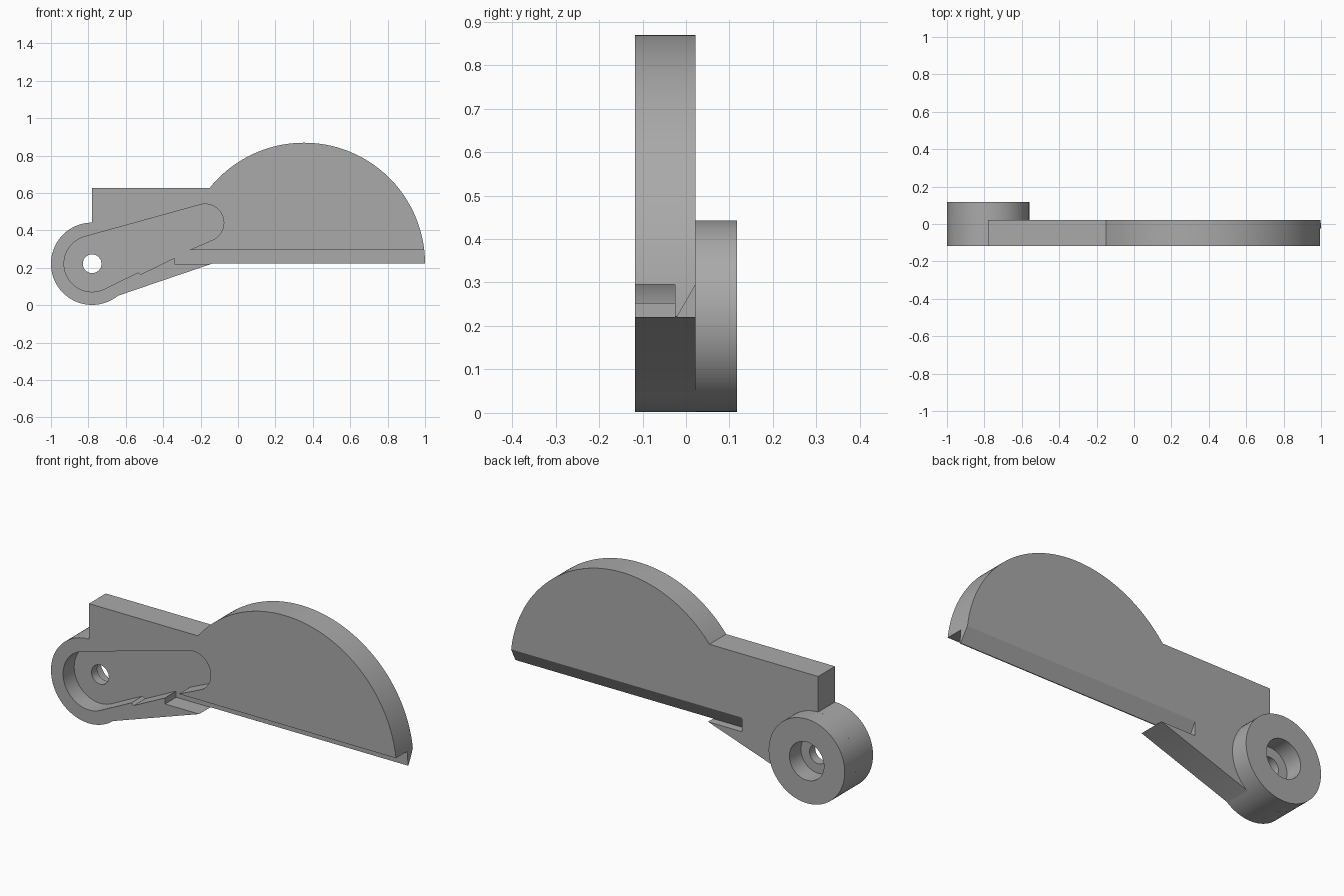
import bpy
import bmesh
from math import cos, sin, radians
from mathutils import Vector

cube = bpy.data.objects.get("Cube")
if cube:
    bpy.data.objects.remove(cube, do_unlink=True)

FRONT, FLOOR, BACK, BOSS_BACK = -0.117, -0.025, 0.022, 0.117
PIVOT = (-0.78, 0.222)
EDGE_Z, STEP_Z = 0.222, 0.295

grey = bpy.data.materials.new("plain grey")
grey.use_nodes = True
grey.diffuse_color = (0.4, 0.4, 0.4, 1)
grey.node_tree.nodes["Principled BSDF"].inputs["Base Color"].default_value = (0.4, 0.4, 0.4, 1)


def arc(centre, r, a0, a1, n):
    angles = [radians(a0 + (a1 - a0) * i / n) for i in range(n + 1)]
    return [(centre[0] + r * cos(a), centre[1] + r * sin(a)) for a in angles]


def prism(name, points, offset):
    """Extrude a closed loop of 3D points along an offset."""
    bm = bmesh.new()
    face = bm.faces.new([bm.verts.new(p) for p in points])
    ext = bmesh.ops.extrude_face_region(bm, geom=[face])
    moved = [v for v in ext["geom"] if isinstance(v, bmesh.types.BMVert)]
    bmesh.ops.translate(bm, verts=moved, vec=Vector(offset))
    bmesh.ops.recalc_face_normals(bm, faces=bm.faces)
    mesh = bpy.data.meshes.new(name)
    bm.to_mesh(mesh)
    bm.free()
    mesh.materials.append(grey)
    obj = bpy.data.objects.new(name, mesh)
    bpy.context.collection.objects.link(obj)
    return obj


def slab(name, outline, y0, y1):
    return prism(name, [(x, y0, z) for x, z in outline], (0, y1 - y0, 0))


def combine(target, other, operation):
    mod = target.modifiers.new(other.name, "BOOLEAN")
    mod.operation, mod.solver, mod.object = operation, "EXACT", other
    bpy.context.view_layer.objects.active = target
    bpy.ops.object.modifier_apply(modifier=mod.name)
    bpy.data.objects.remove(other, do_unlink=True)


# Flat body: lower arm, pivot end, straight shoulder and half-round blade
outline = [(-0.14, EDGE_Z)]
outline += arc(PIVOT, 0.22, -51, -270, 64)
outline += [(-0.78, 0.628)]
outline += arc((0.353, EDGE_Z), 0.647, 141.1, 0, 72)
body = slab("lever_body", outline, FRONT, BACK)

# Round pivot boss reaching out at the back
boss = slab("pivot_boss", arc(PIVOT, 0.22, -51, 303.375, 63), FLOOR, BOSS_BACK)
combine(body, boss, "UNION")

# Front pocket that runs on into the step above the cutting edge
low = EDGE_Z - 0.001
pocket = arc(PIVOT, 0.15, 105, 294, 48)
pocket += [(-0.535, 0.175), (-0.52, 0.165), (-0.34, 0.253), (-0.34, low),
           (1.1, low), (1.1, STEP_Z), (-0.26, STEP_Z)]
pocket += arc((-0.176, 0.441), 0.1, -62, 105, 32)
combine(body, slab("pocket_cutter", pocket, FRONT - 0.05, FLOOR), "DIFFERENCE")

# Sloping back of the cutting edge
slope = (BACK + 0.02) / (STEP_Z - EDGE_Z)
bevel = [(-0.34, -0.02 - 0.001 * slope, low),
         (-0.34, 0.05, low + (0.07 + 0.001 * slope) / slope),
         (-0.34, 0.05, low)]
combine(body, prism("bevel_cutter", bevel, (1.44, 0, 0)), "DIFFERENCE")

# Stepped pivot hole
for r, y0, y1 in ((0.1, BACK, 0.2), (0.05, -0.2, 0.2)):
    combine(body, slab("hole_cutter", arc(PIVOT, r, 0, 352.5, 47), y0, y1), "DIFFERENCE")

# Smooth curved walls, crisp edges
bpy.ops.object.select_all(action="DESELECT")
body.select_set(True)
bpy.context.view_layer.objects.active = body
bpy.ops.object.shade_smooth_by_angle(angle=radians(20))
